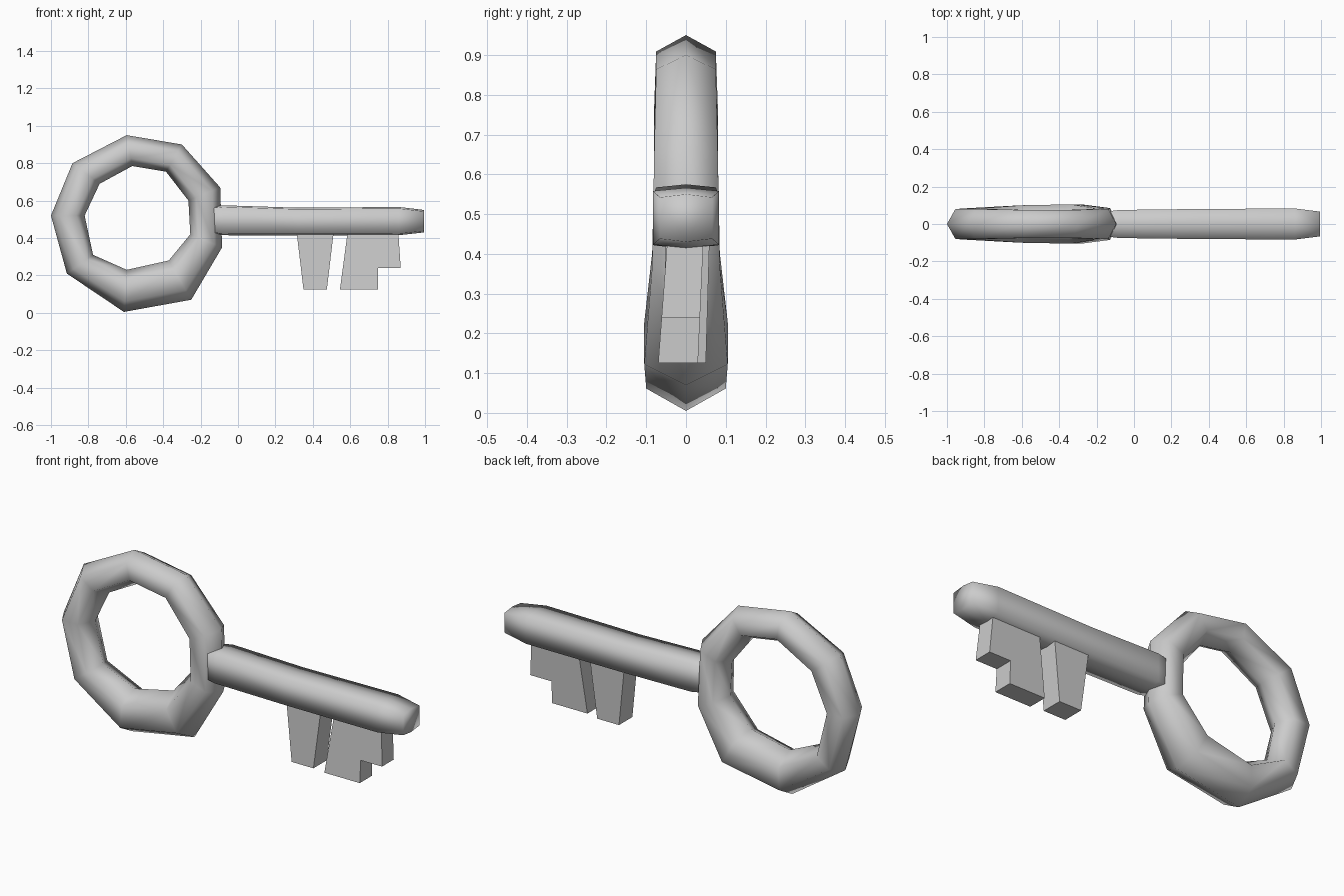
import bpy, bmesh

if "Cube" in bpy.data.objects:
    bpy.data.objects.remove(bpy.data.objects["Cube"])


def finish(name, bm, angle=None):
    bmesh.ops.recalc_face_normals(bm, faces=bm.faces[:])
    mesh = bpy.data.meshes.new(name)
    bm.to_mesh(mesh)
    bm.free()
    obj = bpy.data.objects.new(name, mesh)
    bpy.context.collection.objects.link(obj)
    bpy.ops.object.select_all(action='DESELECT')
    obj.select_set(True)
    bpy.context.view_layer.objects.active = obj
    if angle is None:
        bpy.ops.object.shade_smooth()
    else:
        bpy.ops.object.shade_smooth_by_angle(angle=angle)
    return obj


def loft(name, sections, closed, angle=None):
    """Skin a list of equal-sized cross-sections."""
    bm = bmesh.new()
    rings = [[bm.verts.new(p) for p in s] for s in sections]
    n = len(rings[0])
    pairs = list(zip(rings, rings[1:]))
    if closed:
        pairs.append((rings[-1], rings[0]))
    else:
        bm.faces.new(rings[0])
        bm.faces.new(rings[-1])
    for a, b in pairs:
        for i in range(n):
            j = (i + 1) % n
            bm.faces.new((a[i], a[j], b[j], b[i]))
    return finish(name, bm, angle)


# Bow: nine-sided ring, hexagonal section (outer x, z, inner x, z, half depth)
bow = [
    (-0.595, 0.95, -0.565, 0.785, 0.075), (-0.30, 0.90, -0.385, 0.755, 0.075),
    (-0.095, 0.67, -0.265, 0.60, 0.08), (-0.085, 0.35, -0.255, 0.42, 0.085),
    (-0.25, 0.07, -0.37, 0.28, 0.105), (-0.61, 0.005, -0.595, 0.23, 0.10),
    (-0.915, 0.21, -0.775, 0.31, 0.085), (-1.0, 0.52, -0.82, 0.52, 0.08),
    (-0.885, 0.80, -0.74, 0.69, 0.08)]
profile = [(0, 0), (0.25, 1), (0.75, 1), (1, 0), (0.75, -1), (0.25, -1)]
loft("bow", [[(ox + (ix - ox) * t, h * s, oz + (iz - oz) * t)
              for t, s in profile] for ox, oz, ix, iz, h in bow], True)

# Shaft: softly bulged square bar with a tapered tip (x, bottom, top, half depth)
bar = [(-0.20, 0.43, 0.56, 0.06), (-0.08, 0.415, 0.575, 0.075),
       (0.32, 0.413, 0.562, 0.08), (0.86, 0.415, 0.566, 0.083),
       (0.995, 0.43, 0.55, 0.066)]
loft("shaft", [[(x, -h, b + 0.008), (x, 0, b), (x, h, b + 0.008),
                (x, h, t - 0.008), (x, 0, t), (x, -h, t - 0.008)]
               for x, b, t, h in bar], False)


def tooth(name, outline, top_y, low_y):
    """Flat outline in x, z; the depth range shifts from top to bottom."""
    def side(k):
        pts = []
        for x, z in outline:
            f = (0.46 - z) / (0.46 - 0.125)
            pts.append((x, top_y[k] + (low_y[k] - top_y[k]) * f, z))
        return pts
    loft(name, [side(0), side(1)], False, 0.6)


# Teeth below the shaft
tooth("inner_tooth", [(0.31, 0.46), (0.35, 0.125), (0.475, 0.125), (0.515, 0.46)],
      (-0.05, 0.06), (-0.06, 0.05))
tooth("outer_tooth", [(0.59, 0.46), (0.545, 0.125), (0.748, 0.125),
                      (0.748, 0.24), (0.87, 0.24), (0.855, 0.46)],
      (-0.045, 0.045), (-0.07, 0.03))
